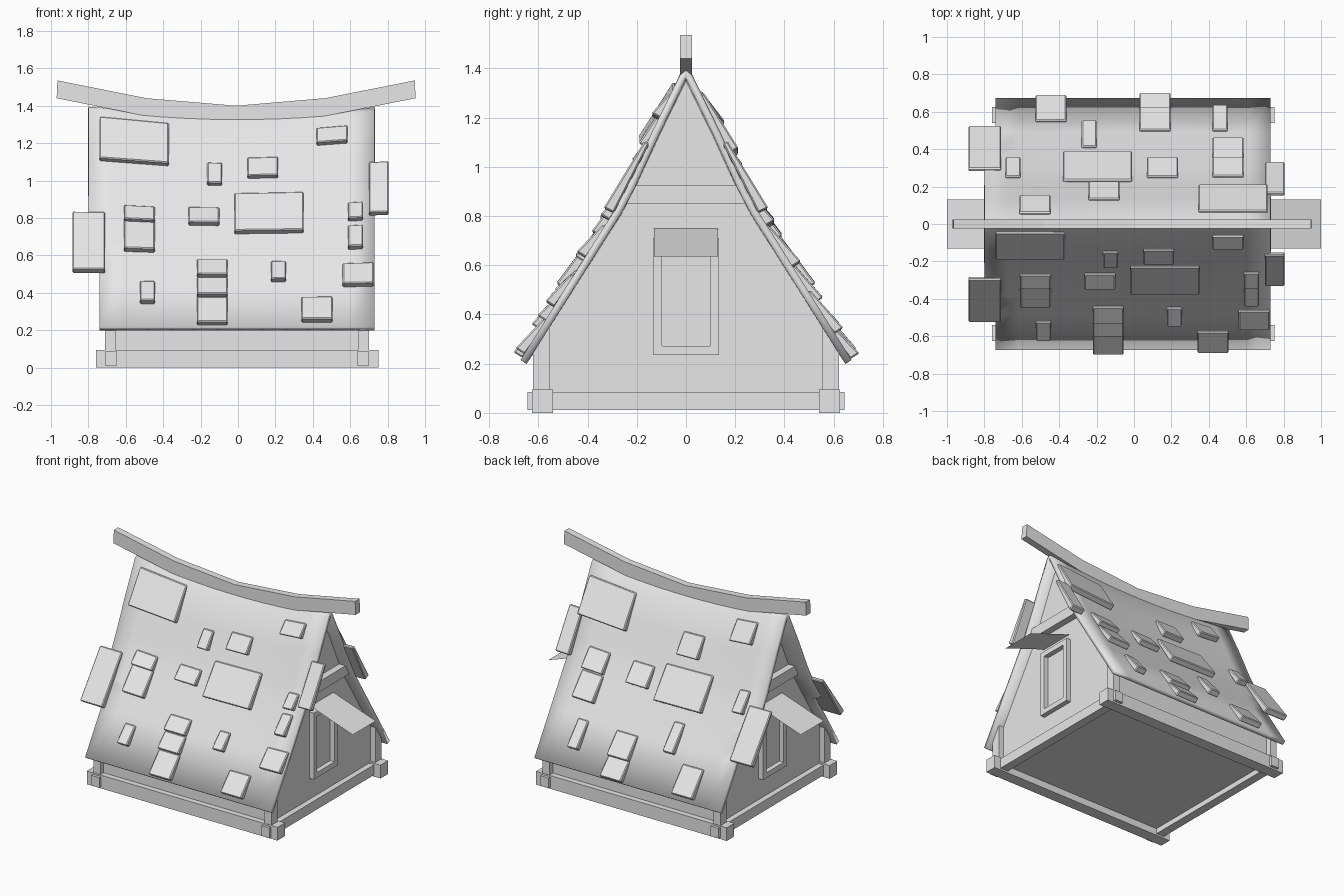
import bpy
import bmesh
from mathutils import Vector

cube = bpy.data.objects.get("Cube")
if cube:
    bpy.data.objects.remove(cube, do_unlink=True)

grey = bpy.data.materials.new("plain_grey")
grey.use_nodes = True
grey.diffuse_color = (0.8, 0.8, 0.8, 1)
grey.node_tree.nodes["Principled BSDF"].inputs["Base Color"].default_value = (0.8, 0.8, 0.8, 1)


def finish(name, bm):
    bmesh.ops.recalc_face_normals(bm, faces=bm.faces)
    mesh = bpy.data.meshes.new(name)
    bm.to_mesh(mesh)
    bm.free()
    mesh.materials.append(grey)
    ob = bpy.data.objects.new(name, mesh)
    bpy.context.collection.objects.link(ob)
    return ob


def prism(name, pts, lo, hi, axis="x"):
    """Extrude a closed outline: (y, z) points along x, or (x, z) points along y."""
    bm = bmesh.new()

    def place(p, t):
        return (t, p[0], p[1]) if axis == "x" else (p[0], t, p[1])
    a = [bm.verts.new(place(p, lo)) for p in pts]
    b = [bm.verts.new(place(p, hi)) for p in pts]
    bm.faces.new(a)
    bm.faces.new(b)
    for i in range(len(pts)):
        j = (i + 1) % len(pts)
        bm.faces.new((a[i], a[j], b[j], b[i]))
    return finish(name, bm)


def box(name, x0, x1, y0, y1, z0, z1):
    return prism(name, [(y0, z0), (y1, z0), (y1, z1), (y0, z1)], x0, x1)


# Roof surface: half profile (y, z), flared at the eaves and sagging in the middle
SLOPE = [(0.673, 0.215), (0.49, 0.507), (0.40, 0.65), (0.388, 0.67), (0.29, 0.825),
         (0.235, 0.93), (0.135, 1.15), (0.025, 1.375)]


def sag(x, z):
    return z - 0.05 * max(0, 1 - (x / 0.75) ** 2) * (z - 0.215) / 1.17


def slope_y(z):
    for (ya, za), (yb, zb) in zip(SLOPE, SLOPE[1:]):
        if z <= zb:
            break
    return ya + (yb - ya) * (z - za) / (zb - za)


# Roof shell, with the upper part reaching further out on one end
rows = [(-y, z) for y, z in SLOPE] + [(0, 1.395)] + SLOPE[::-1]
bm = bmesh.new()
grid = []
for y, z in rows:
    start = -0.80 if z > 0.66 else -0.74
    xs = [start + (0.73 - start) * i / 12 for i in range(13)]
    grid.append([bm.verts.new((x, y, sag(x, z))) for x in xs])
for r, s in zip(grid, grid[1:]):
    for i in range(12):
        bm.faces.new((r[i], r[i + 1], s[i + 1], s[i]))
roof = finish("roof", bm)
if sum(p.normal.z for p in roof.data.polygons) < 0:
    roof.data.flip_normals()
solid = roof.modifiers.new("thickness", "SOLIDIFY")
solid.thickness = 0.03
solid.offset = -1
bpy.context.view_layer.objects.active = roof
roof.select_set(True)
bpy.ops.object.shade_smooth_by_angle(angle=0.6)
roof.select_set(False)


# Shingles: wedges that lift off the roof at the lower edge
def shingle(name, side, x0, x1, z0, z1):
    bm = bmesh.new()
    ends = []
    for x in (x0, x1):
        low = Vector((x, side * slope_y(z0), sag(x, z0)))
        high = Vector((x, side * slope_y(z1), sag(x, z1)))
        d = (high - low).normalized()
        n = Vector((0, side * d.z, -side * d.y)).normalized()
        ends.append([bm.verts.new(p) for p in
                     (low - n * 0.003, high - n * 0.01, high + n * 0.012, low + n * 0.042)])
    a, b = ends
    bm.faces.new(a)
    bm.faces.new(b)
    for i in range(4):
        j = (i + 1) % 4
        bm.faces.new((a[i], a[j], b[j], b[i]))
    ob = finish(name, bm)
    bev = ob.modifiers.new("soft_edges", "BEVEL")
    bev.width = 0.006
    bev.segments = 1


WIDE, SLIM, BIG = 0.165, 0.08, 0.37
front = [(-0.74, BIG, 1.105, 1.34), (0.42, WIDE, 1.215, 1.31), (-0.165, SLIM, 1.005, 1.13),
         (0.05, WIDE, 1.045, 1.16), (-0.61, WIDE, 0.785, 0.875), (-0.61, WIDE, 0.625, 0.79),
         (-0.265, WIDE, 0.78, 0.88), (-0.02, BIG, 0.735, 0.96), (0.588, SLIM, 0.79, 0.89),
         (0.588, SLIM, 0.636, 0.765), (0.176, SLIM, 0.465, 0.58), (0.56, WIDE, 0.433, 0.56),
         (0.34, WIDE, 0.24, 0.38), (-0.22, WIDE, 0.49, 0.59), (-0.22, WIDE, 0.38, 0.49),
         (-0.22, WIDE, 0.225, 0.38), (-0.524, SLIM, 0.342, 0.465)]
back = [(-0.527, WIDE, 0.24, 0.42), (0.03, WIDE, 0.22, 0.35), (0.03, WIDE, 0.345, 0.5),
        (0.42, SLIM, 0.325, 0.5), (-0.28, SLIM, 0.455, 0.64), (-0.38, BIG, 0.72, 0.95),
        (-0.687, SLIM, 0.77, 0.91), (0.07, WIDE, 0.77, 0.91), (0.42, WIDE, 0.6, 0.765),
        (0.42, WIDE, 0.77, 0.905), (-0.243, WIDE, 1.02, 1.17), (0.345, BIG, 1.06, 1.30),
        (-0.612, WIDE, 1.18, 1.32)]
for label, side, tiles in (("front", -1, front), ("back", 1, back)):
    edge = [(-0.885, 0.175, 0.505, 0.83), (0.70, 0.105, 0.815, 1.10)]
    for x, w, z0, z1 in tiles + edge:
        shingle(label + "_shingle", side, x, x + w, z0, z1)

# Curved ridge beam
top = [(-0.965, 1.535), (-0.49, 1.44), (-0.01, 1.40), (0.465, 1.44), (0.945, 1.535)]
prism("ridge_beam", top + [(x * 1.005, z - 0.095) for x, z in top[::-1]], -0.025, 0.025, "y")

# Floor and foundation beams, crossing at the corners
box("floor", -0.66, 0.65, -0.57, 0.57, 0.05, 0.08)
for s, label in ((-1, "front"), (1, "back")):
    box(label + "_foundation_beam", -0.76, 0.75, s * 0.54, s * 0.625, 0, 0.095)
    box(label + "_wall", -0.66, 0.65, s * 0.56, s * 0.585, 0.07, 0.31)

# Gable ends
wall = [(0.58, 0.07), (0.58, 0.31), (0.265, 0.81), (0.21, 0.92), (0.0, 1.35)]
outline = wall + [(-y, z) for y, z in wall[-2::-1]]
for s, label in ((-1, "right"), (1, "left")):
    def at(d):
        return s * d - 0.005
    box(label + "_foundation_beam", at(0.642), at(0.705), -0.645, 0.645, 0.012, 0.085)
    prism(label + "_gable_wall", outline, at(0.635), at(0.665))
    prism(label + "_collar_beam", [(-0.25, 0.85), (0.25, 0.85), (0.215, 0.925), (-0.215, 0.925)],
          at(0.65), at(0.715))
    for t in (-1, 1):
        prism(label + "_corner_post", [(t * 0.555, 0.08), (t * 0.622, 0.08), (t * 0.622, 0.25),
                                       (t * 0.555, 0.35)], at(0.65), at(0.705))
        box(label + "_window_jamb", at(0.66), at(0.70), t * 0.098, t * 0.135, 0.235, 0.71)
    for z in (0.235, 0.673):
        box(label + "_window_rail", at(0.66), at(0.70), -0.098, 0.098, z, z + 0.037)
    # Thin sloping awning
    bm = bmesh.new()
    bm.faces.new([bm.verts.new(p) for p in ((s * 0.665, -0.13, 0.75), (s, -0.13, 0.635),
                                            (s, 0.13, 0.635), (s * 0.665, 0.13, 0.75))])
    awning = finish(label + "_awning", bm)
    if awning.data.polygons[0].normal.z < 0:
        awning.data.flip_normals()
